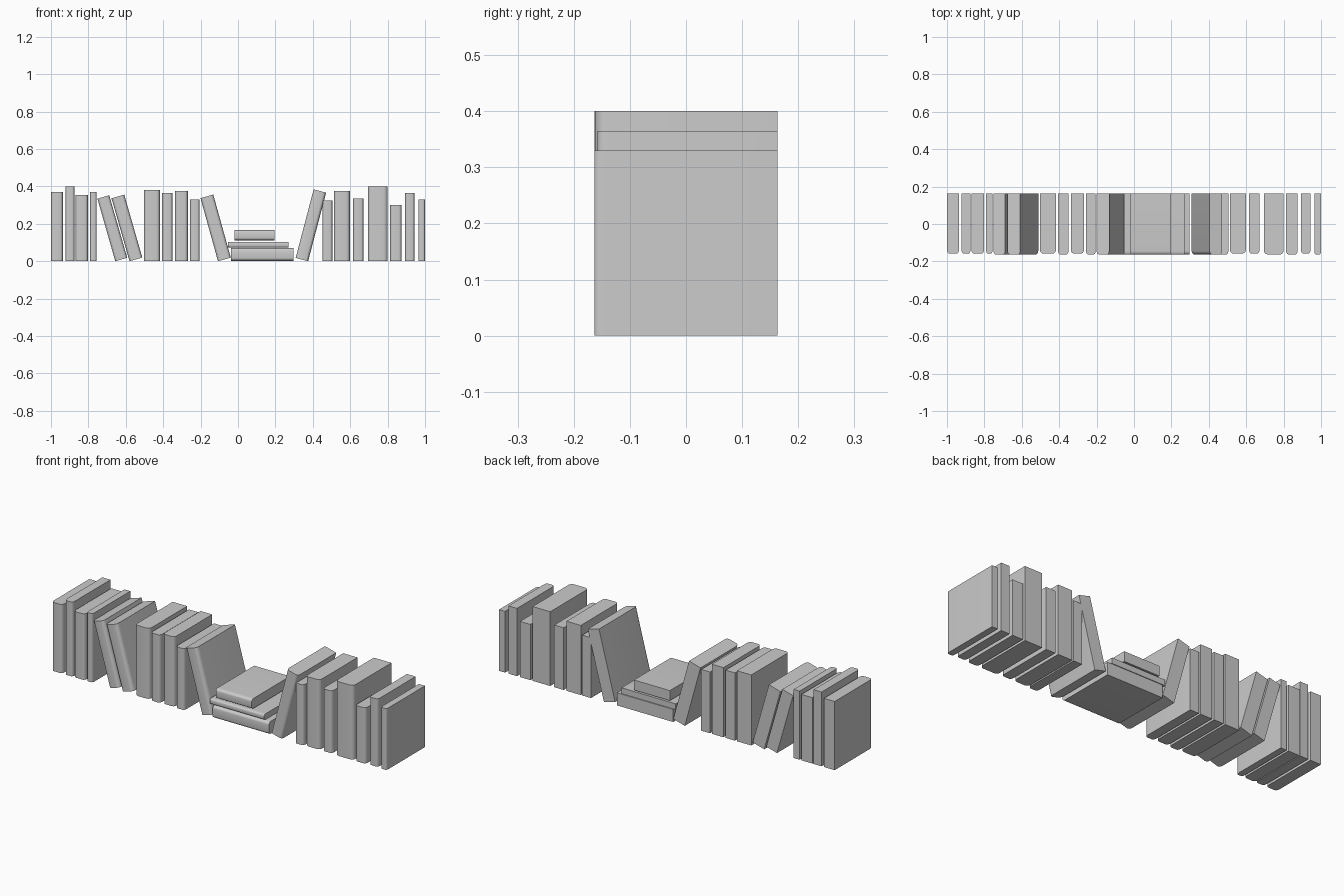
import bpy, bmesh
from math import radians, sin, cos, pi

if "Cube" in bpy.data.objects:
    bpy.data.objects.remove(bpy.data.objects["Cube"])

BACK = 0.163


def book(name, thick, height, loc, angle=0.0, front=-0.163, pivot_right=False):
    """Book with a softly rounded spine on -y, tilted about the y axis."""
    rx, ry = thick * 0.22, 0.02
    steps = 5
    outline = [(thick, BACK), (0, BACK)]
    for i in range(steps + 1):
        a = pi / 2 * i / steps
        outline.append((rx - rx * cos(a), front + ry - ry * sin(a)))
    for i in range(steps + 1):
        a = pi / 2 * (1 - i / steps)
        outline.append((thick - rx + rx * cos(a), front + ry - ry * sin(a)))
    shift = -thick if pivot_right else 0
    bm = bmesh.new()
    base = bm.faces.new([bm.verts.new((x + shift, y, 0)) for x, y in outline])
    ext = bmesh.ops.extrude_face_region(bm, geom=[base])
    top = [v for v in ext["geom"] if isinstance(v, bmesh.types.BMVert)]
    bmesh.ops.translate(bm, verts=top, vec=(0, 0, height))
    bmesh.ops.recalc_face_normals(bm, faces=bm.faces)
    mesh = bpy.data.meshes.new(name)
    bm.to_mesh(mesh)
    bm.free()
    ob = bpy.data.objects.new(name, mesh)
    bpy.context.collection.objects.link(ob)
    ob.location = loc
    ob.rotation_euler = (0, radians(angle), 0)
    bpy.context.view_layer.objects.active = ob
    ob.select_set(True)
    bpy.ops.object.shade_smooth_by_angle(angle=radians(35))
    ob.select_set(False)
    return ob


# Upright books: left edge, right edge, height, spine position
upright = [
    (-1.0, -0.936, 0.37, -0.158), (-0.922, -0.874, 0.40, -0.158),
    (-0.869, -0.802, 0.355, -0.158), (-0.791, -0.756, 0.37, -0.158),
    (-0.503, -0.417, 0.38, -0.158), (-0.406, -0.35, 0.365, -0.163),
    (-0.337, -0.268, 0.375, -0.158), (-0.257, -0.205, 0.33, -0.163),
    (0.452, 0.505, 0.325, -0.163), (0.513, 0.598, 0.375, -0.158),
    (0.615, 0.671, 0.335, -0.158), (0.695, 0.80, 0.40, -0.163),
    (0.813, 0.875, 0.30, -0.163), (0.893, 0.944, 0.365, -0.158),
    (0.964, 1.0, 0.33, -0.163),
]
for i, (x0, x1, h, f) in enumerate(upright, 1):
    book(f"upright_book_{i}", x1 - x0, h, (x0, 0, 0), front=f)

# Leaning books: thickness, length, ground contact x, tilt
leaning = [(0.066, 0.348, -0.656, -16), (0.071, 0.35, -0.58, -16),
           (0.071, 0.35, -0.107, -15.5), (0.069, 0.379, 0.375, 14.7)]
for i, (t, h, x, a) in enumerate(leaning, 1):
    book(f"leaning_book_{i}", t, h, (x, 0, 0), a, pivot_right=a > 0)

# Flat stack: left edge, right edge, bottom, top
stack = [(-0.037, 0.298, 0.002, 0.07), (-0.053, 0.27, 0.073, 0.104),
         (-0.018, 0.196, 0.112, 0.166)]
for i, (x0, x1, z0, z1) in enumerate(stack, 1):
    book(f"stacked_book_{i}", z1 - z0, x1 - x0, (x0, 0, z1), 90)
